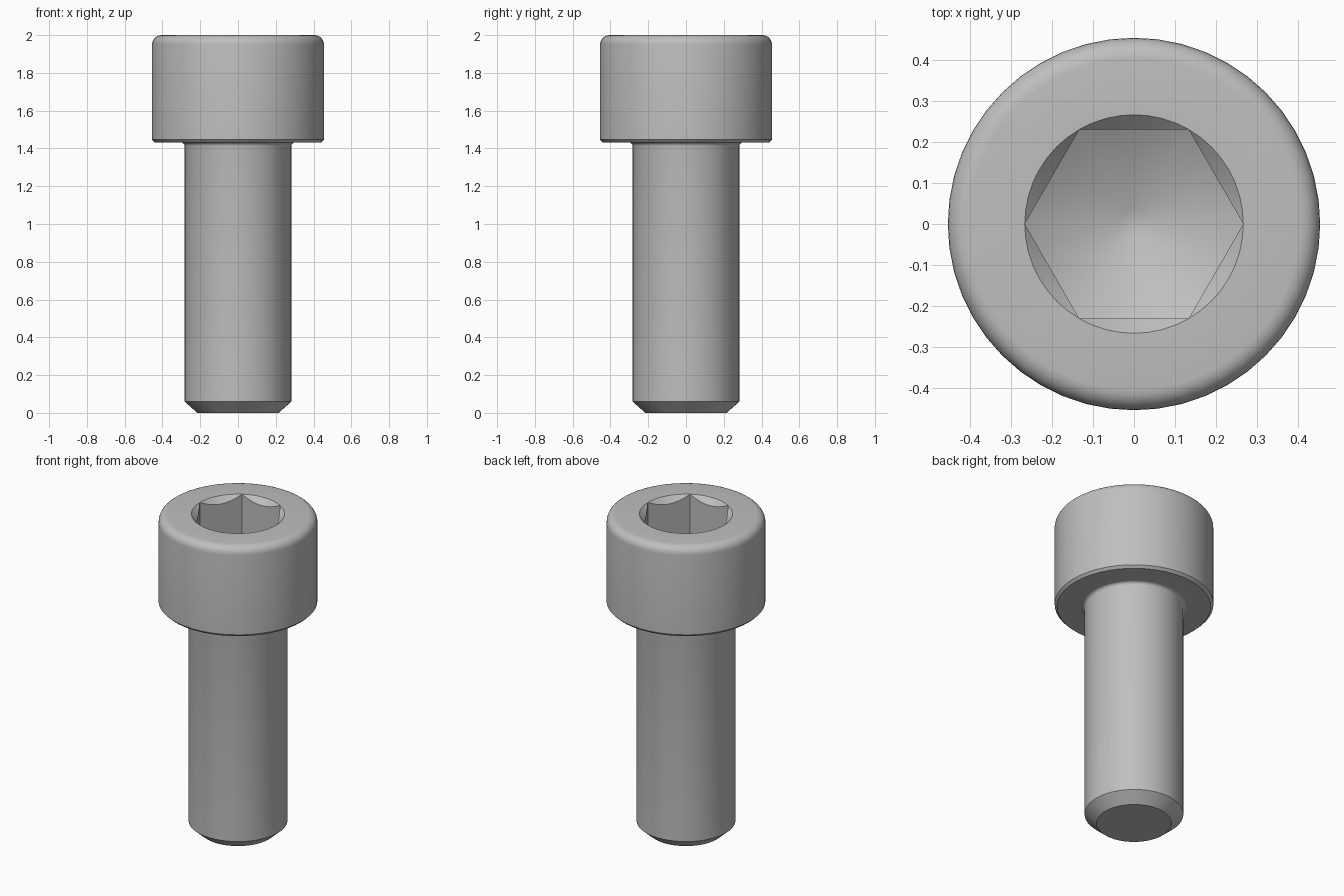
import bpy, bmesh, math

if "Cube" in bpy.data.objects:
    bpy.data.objects.remove(bpy.data.objects["Cube"])

SEG = 48                 # sides around the axis (multiple of 6)
RIM = 0.267              # socket rim radius = hexagon corner radius
FLOOR_Z = 1.715          # floor height at the hexagon corners
SLOPE = math.tan(math.radians(30))


def arc(cx, cz, r, a0, a1, n):
    return [(cx + r * math.cos(math.radians(a0 + (a1 - a0) * i / n)),
             cz + r * math.sin(math.radians(a0 + (a1 - a0) * i / n))) for i in range(n + 1)]


# Outer profile: chamfered tip, shank, underhead fillet, head with rounded top
OUTER = [(0.215, 0), (0.283, 0.06)]
OUTER += arc(0.303, 1.412, 0.02, 180, 90, 4)
OUTER += [(0.44, 1.432), (0.455, 1.447)]
OUTER += arc(0.405, 1.95, 0.05, 0, 90, 6)
OUTER += [(RIM, 2.0)]


def profile(a):
    """Whole profile at angle a, with the hexagonal socket walls."""
    off = (a % (math.pi / 3)) - math.pi / 6
    hx = RIM * math.cos(math.pi / 6) / math.cos(off)
    return OUTER + [(hx, 2.0 - (RIM - hx)),
                    (hx, FLOOR_Z - (RIM - hx) * SLOPE),
                    (0.037, FLOOR_Z - (RIM - 0.037) * SLOPE)]


bm = bmesh.new()
rings = []
for i in range(SEG):
    # small nudge keeps the hexagon corners stable under the modulo
    a = 2 * math.pi * i / SEG
    rings.append([bm.verts.new((r * math.cos(a), r * math.sin(a), z))
                  for r, z in profile(a + 1e-7)])
for i in range(SEG):
    p, q = rings[i], rings[(i + 1) % SEG]
    for j in range(len(p) - 1):
        bm.faces.new((p[j], q[j], q[j + 1], p[j + 1]))
bm.faces.new([r[0] for r in reversed(rings)])    # tip end
bm.faces.new([r[-1] for r in rings])             # socket floor centre
bmesh.ops.remove_doubles(bm, verts=bm.verts, dist=1e-5)
bmesh.ops.recalc_face_normals(bm, faces=bm.faces)

me = bpy.data.meshes.new("socket_head_screw")
bm.to_mesh(me)
bm.free()
screw = bpy.data.objects.new("socket_head_screw", me)
bpy.context.collection.objects.link(screw)

steel = bpy.data.materials.new("grey_steel")
steel.diffuse_color = (0.52, 0.52, 0.52, 1)
steel.use_nodes = True
steel.node_tree.nodes["Principled BSDF"].inputs["Base Color"].default_value = steel.diffuse_color
me.materials.append(steel)

bpy.context.view_layer.objects.active = screw
screw.select_set(True)
bpy.ops.object.shade_smooth_by_angle(angle=math.radians(31))
